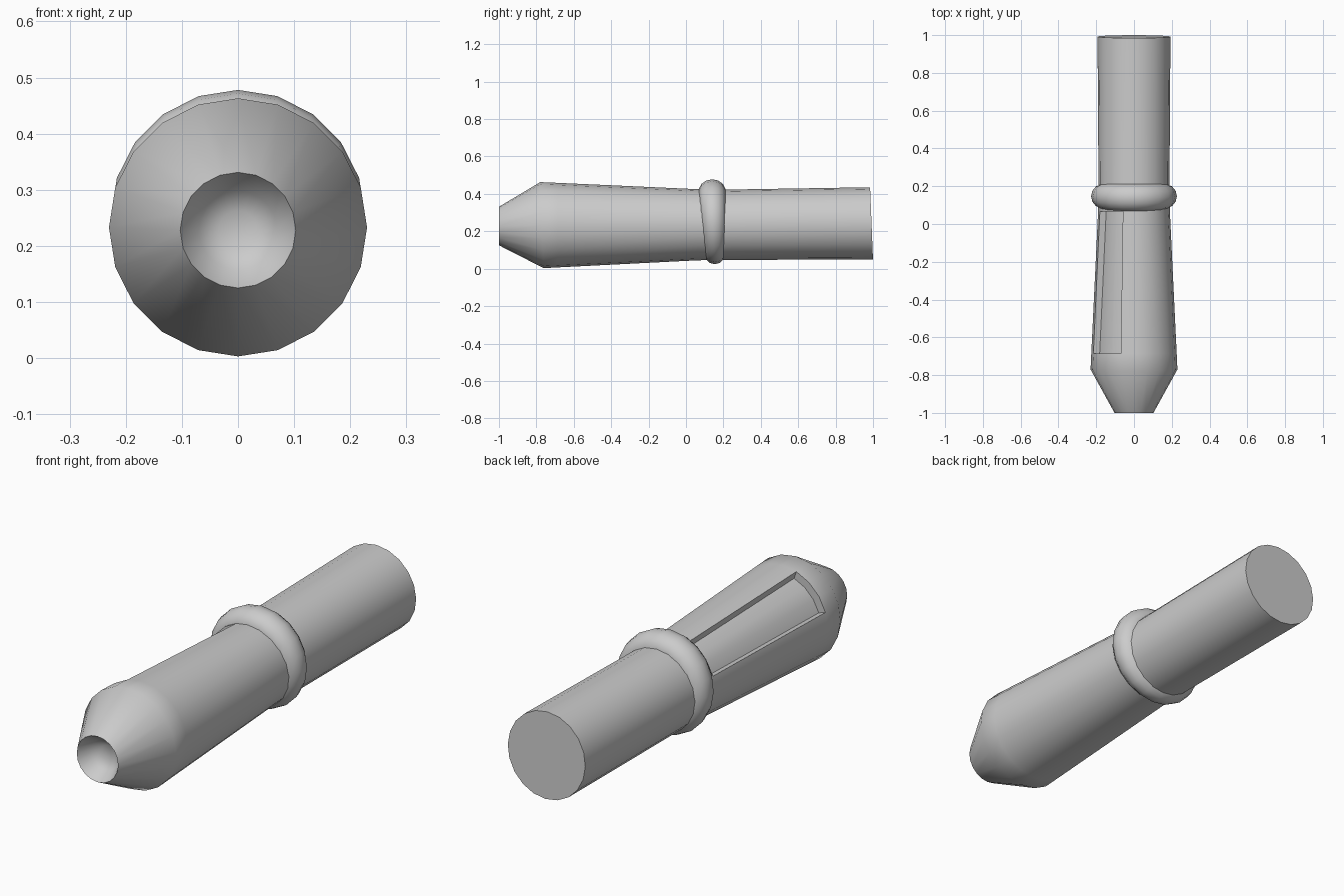
import bpy, bmesh
from math import sin, cos, pi

if "Cube" in bpy.data.objects:
    bpy.data.objects.remove(bpy.data.objects["Cube"])

N = 20          # sides around the axis
SLOPE = -0.04   # slight lean of the cross-sections


def make_object(name, bm):
    bmesh.ops.recalc_face_normals(bm, faces=bm.faces)
    mesh = bpy.data.meshes.new(name)
    bm.to_mesh(mesh)
    bm.free()
    obj = bpy.data.objects.new(name, mesh)
    bpy.context.collection.objects.link(obj)
    bpy.context.view_layer.objects.active = obj
    obj.select_set(True)
    bpy.ops.object.shade_smooth_by_angle(angle=0.66)
    obj.select_set(False)


def ring(bm, y, r, zc, slope):
    # vertex 0 on top, going round towards -x
    return [bm.verts.new((-r * sin(2 * pi * i / N),
                          y + slope * r * cos(2 * pi * i / N),
                          zc + r * cos(2 * pi * i / N))) for i in range(N)]


def bridge(bm, a, b):
    return [bm.faces.new((a[i], a[(i + 1) % N], b[(i + 1) % N], b[i]))
            for i in range(N)]


# barrel: dished nose, cone, tapering grip and straight rear
profile = [
    (-0.925, 0.035, 0.228, 0), (-0.945, 0.07, 0.228, 0),
    (-1.0, 0.103, 0.228, 0), (-0.77, 0.230, 0.233, SLOPE),
    (-0.685, 0.226, 0.233, 0), (0.065, 0.190, 0.235, 0),
    (0.22, 0.188, 0.235, 0), (0.992, 0.193, 0.2425, SLOPE),
]
bm = bmesh.new()
rings = [ring(bm, *p) for p in profile]
bands = [bridge(bm, a, b) for a, b in zip(rings, rings[1:])]
bm.faces.new(rings[0])
bm.faces.new(rings[-1])

# recessed slot: three facets of the grip pushed inwards
slot = bands[4][1:4]
ext = bmesh.ops.extrude_face_region(bm, geom=slot)["geom"]
bmesh.ops.delete(bm, geom=slot, context="FACES_ONLY")
for v in [g for g in ext if isinstance(g, bmesh.types.BMVert)]:
    dx, dz = v.co.x, v.co.z - 0.234
    k = 1 - 0.035 / (dx * dx + dz * dz) ** 0.5
    v.co.x = dx * k
    v.co.z = 0.234 + dz * k
make_object("barrel", bm)

# collar: rounded band, a little narrower underneath
bm = bmesh.new()
M = 14
loops = []
for i in range(N):
    a = 2 * pi * i / N
    half = 0.066 + 0.007 * cos(a)
    cy = 0.147 - 0.007 * cos(a)
    loop = []
    for j in range(M):
        t = 2 * pi * j / M
        r = 0.162 + 0.065 * cos(t)
        loop.append(bm.verts.new((-r * sin(a), cy + half * sin(t),
                                  0.251 + r * cos(a))))
    loops.append(loop)
for i in range(N):
    a, b = loops[i], loops[(i + 1) % N]
    for j in range(M):
        k = (j + 1) % M
        bm.faces.new((a[j], a[k], b[k], b[j]))
make_object("collar", bm)
